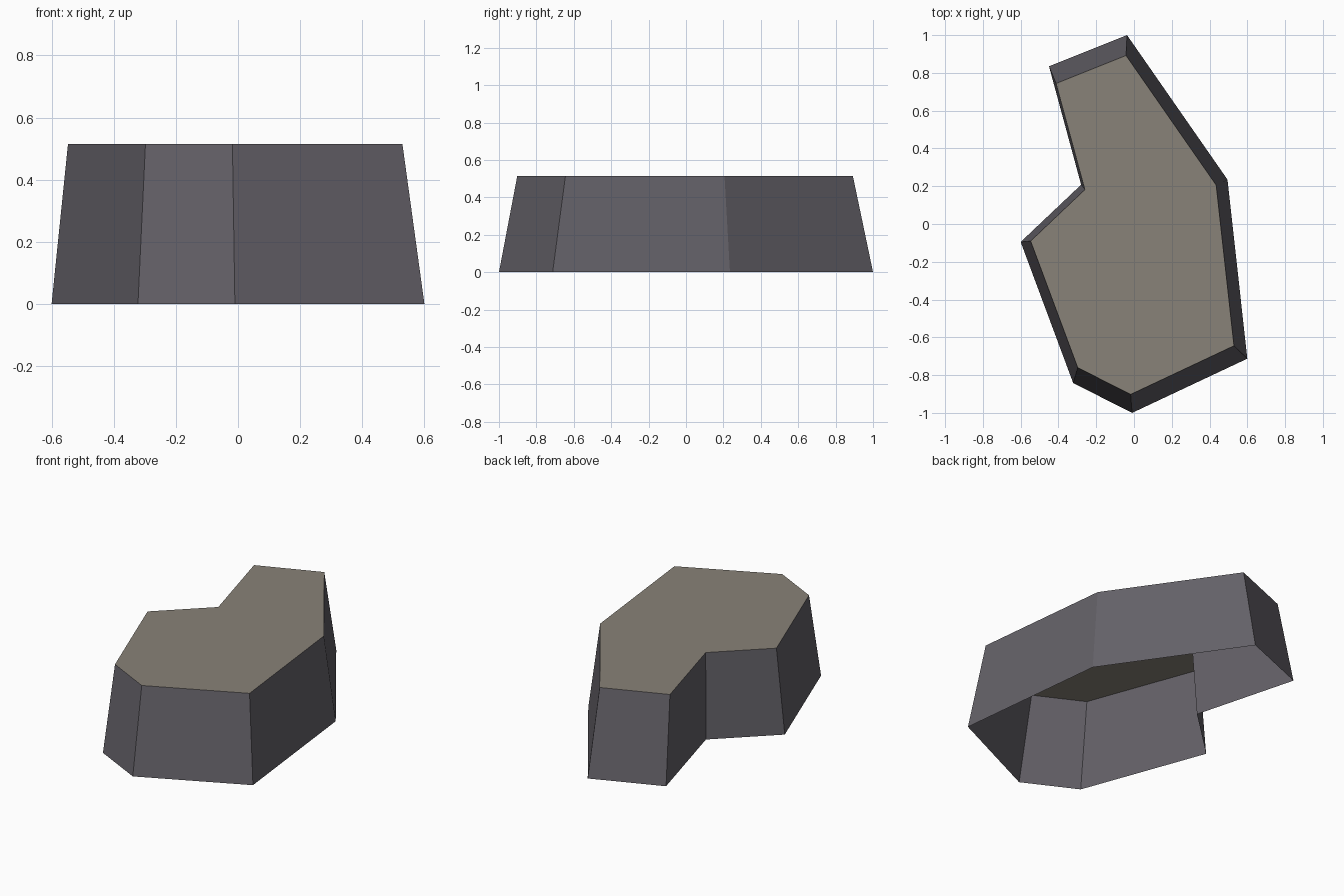
import bpy, bmesh

if "Cube" in bpy.data.objects:
    bpy.data.objects.remove(bpy.data.objects["Cube"])

def material(name, srgb):
    m = bpy.data.materials.new(name)
    lin = [((c / 255 + 0.055) / 1.055) ** 2.4 for c in srgb]
    m.diffuse_color = (*lin, 1)
    m.use_nodes = True
    m.node_tree.nodes["Principled BSDF"].inputs["Base Color"].default_value = m.diffuse_color
    return m

# Ground outline of the rock, counter-clockwise
OUTLINE = [(-0.01, -1.0), (0.60, -0.713), (0.495, 0.235), (-0.037, 1.0),
           (-0.45, 0.835), (-0.28, 0.208), (-0.60, -0.095), (-0.322, -0.842)]
HEIGHT, TAPER, SHIFT = 0.515, 0.897, (-0.009, -0.005)

bm = bmesh.new()
base = [bm.verts.new((x, y, 0)) for x, y in OUTLINE]
top = [bm.verts.new((x * TAPER + SHIFT[0], y * TAPER + SHIFT[1], HEIGHT)) for x, y in OUTLINE]

# Flat top; the underside stays open
bm.faces.new(top).material_index = 1

# Sloping walls
n = len(OUTLINE)
for i in range(n):
    j = (i + 1) % n
    bm.faces.new((base[i], base[j], top[j], top[i]))

mesh = bpy.data.meshes.new("rock_ledge")
bm.to_mesh(mesh)
bm.free()
mesh.materials.append(material("dark stone", (100, 97, 104)))
mesh.materials.append(material("pale stone top", (136, 130, 120)))
bpy.context.collection.objects.link(bpy.data.objects.new("rock_ledge", mesh))
